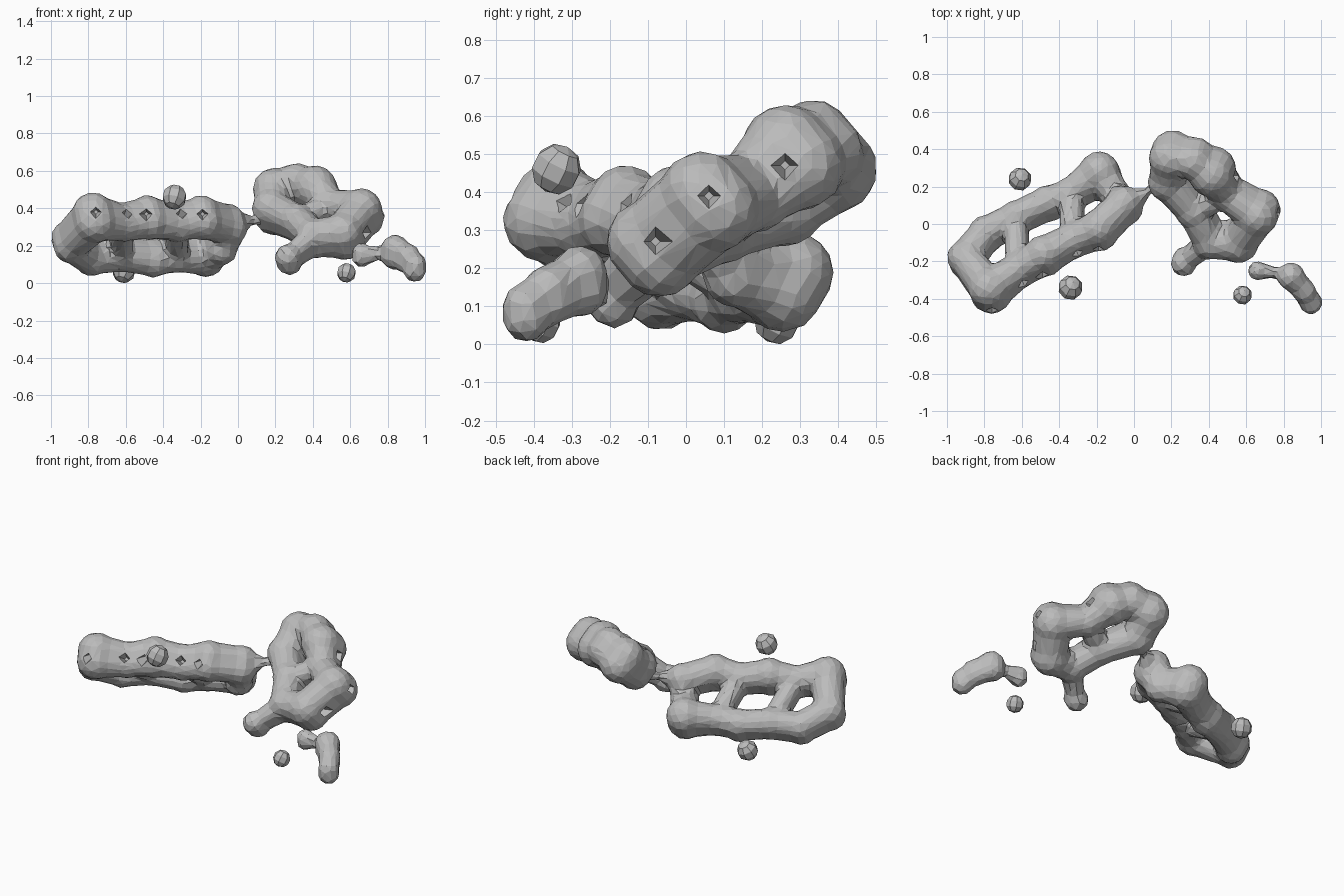
import bpy, bmesh
from mathutils import Vector, Matrix

cube = bpy.data.objects.get("Cube")
if cube:
    bpy.data.objects.remove(cube, do_unlink=True)

GREY = (0.5, 0.5, 0.5, 1.0)
grey = bpy.data.materials.new("plain grey")
grey.use_nodes = True
grey.diffuse_color = GREY
grey.node_tree.nodes["Principled BSDF"].inputs["Base Color"].default_value = GREY

THIN = ("BK", "DM", "ph", "gs")


def finish(bm, name):
    mesh = bpy.data.meshes.new(name)
    bm.to_mesh(mesh)
    bm.free()
    obj = bpy.data.objects.new(name, mesh)
    bpy.context.collection.objects.link(obj)
    mesh.materials.append(grey)
    return obj


def facing(spot, axis):
    turn = Vector(axis).to_track_quat("Z", "Y").to_matrix().to_4x4()
    return Matrix.Translation(spot) @ turn


def add_rod(bm, a, b, ra, rb):
    bmesh.ops.create_cone(bm, cap_ends=True, segments=16, radius1=ra, radius2=rb,
                          depth=(b - a).length, matrix=facing((a + b) / 2, b - a))


def blobby(name, balls, bars, normal, ratio=0.07):
    """Two close layers of balls and tapered rods, melted together and faceted."""
    bm = bmesh.new()
    for side in (-0.25, 0.25):
        layer = {key: (Vector(v[:3]) + Vector(normal).normalized() * v[3] * side, v[3])
                 for key, v in balls.items()}
        for spot, r in layer.values():
            bmesh.ops.create_icosphere(bm, subdivisions=3, radius=r,
                                       matrix=Matrix.Translation(spot))
        for pair in bars.split():
            (a, ra), (b, rb) = (layer[k] for k in pair)
            k = 0.72 if pair in THIN else 0.92
            add_rod(bm, a, b, ra * k, rb * k)
    obj = finish(bm, name)
    remesh = obj.modifiers.new("melt", "REMESH")
    remesh.mode = "VOXEL"
    remesh.voxel_size = 0.015
    smooth = obj.modifiers.new("soften", "SMOOTH")
    smooth.iterations = 4
    facet = obj.modifiers.new("facet", "DECIMATE")
    facet.ratio = ratio
    return obj


# Long cluster: three fused rings, high front edge and low back edge
long_balls = {
    "A": (-0.77, -0.355, 0.35, 0.112), "B": (-0.62, -0.25, 0.325, 0.088),
    "C": (-0.48, -0.17, 0.35, 0.10), "D": (-0.33, -0.09, 0.325, 0.088),
    "E": (-0.19, -0.035, 0.35, 0.10), "F": (-0.05, 0.10, 0.31, 0.095),
    "H": (-0.90, -0.19, 0.22, 0.095), "I": (-0.79, -0.055, 0.145, 0.09),
    "K": (-0.63, 0.03, 0.16, 0.085), "L": (-0.46, 0.11, 0.135, 0.088),
    "M": (-0.33, 0.16, 0.155, 0.085), "N": (-0.18, 0.265, 0.165, 0.11),
    "P": (-0.09, 0.14, 0.20, 0.085),
    "Y": (0.07, 0.17, 0.335, 0.022), "Z": (0.12, 0.21, 0.345, 0.03),
}
LONG_NORMAL = (-0.21, 0.49, 0.84)
long_cluster = blobby("long_ring_cluster", long_balls,
                      "AB BC CD DE EF AH HI IK KL LM MN NP PF BK DM FY YZ", LONG_NORMAL)

# Short cluster: a raised ring fused to a lower one, with one stub
short_balls = {
    "a": (0.185, 0.24, 0.38, 0.105), "b": (0.20, 0.37, 0.48, 0.115),
    "c": (0.32, 0.35, 0.525, 0.10), "d": (0.42, 0.28, 0.49, 0.118),
    "p": (0.50, 0.17, 0.40, 0.09), "e": (0.665, 0.06, 0.375, 0.112),
    "f": (0.565, -0.085, 0.25, 0.108), "g": (0.41, -0.085, 0.24, 0.092),
    "h": (0.32, 0.08, 0.32, 0.092), "s": (0.27, -0.20, 0.125, 0.07),
}
short_cluster = blobby("short_ring_cluster", short_balls,
                       "ab bc cd dp pe ef fg gh ha ph gs", (-0.25, -0.63, 0.73))

# Loose curved fragment
tail_balls = {
    "t": (0.66, -0.25, 0.15, 0.052), "u": (0.76, -0.26, 0.16, 0.03),
    "v": (0.84, -0.28, 0.165, 0.075), "w": (0.91, -0.36, 0.13, 0.065),
    "x": (0.945, -0.42, 0.085, 0.063),
}
blobby("curved_fragment", tail_balls, "tu uv vw wx", (0, 0, 1), 0.1)

# Loose faceted pebbles
for name, spot, radius in (("low_pebble", (-0.61, 0.24, 0.063), 0.063),
                           ("high_pebble", (-0.34, -0.34, 0.46), 0.067),
                           ("small_pebble", (0.58, -0.38, 0.055), 0.052)):
    bm = bmesh.new()
    bmesh.ops.create_uvsphere(bm, u_segments=8, v_segments=5, radius=radius,
                              matrix=facing(spot, (1, 2, 4)))
    finish(bm, name)


# Little four-sided pits in the thick lobes
def cut_pits(target, name, pits):
    bm = bmesh.new()
    for spot, axis in pits:
        bmesh.ops.create_cone(bm, cap_ends=True, segments=4, radius1=0.012,
                              radius2=0.045, depth=0.1, matrix=facing(spot, axis))
    cutter = finish(bm, name)
    cutter.hide_render = True
    cutter.hide_set(True)
    cutter.display_type = "WIRE"
    cut = target.modifiers.new("pits", "BOOLEAN")
    cut.operation = "DIFFERENCE"
    cut.object = cutter


front, side, outward = (0, -1, 0), (1, 0, 0), Vector((0.33, -0.78, 0.53))
long_pits = [((-0.76, -0.455, 0.38), front), ((-0.49, -0.26, 0.37), front),
             ((-0.19, -0.13, 0.37), front)]
long_pits += [(Vector(long_balls[k][:3]) + outward * 0.08, outward) for k in "BD"]
cut_pits(long_cluster, "long_pit_cutter", long_pits)
cut_pits(short_cluster, "short_pit_cutter",
         [((0.765, 0.06, 0.39), side), ((0.66, -0.08, 0.27), side),
          ((0.525, 0.26, 0.47), side)])
